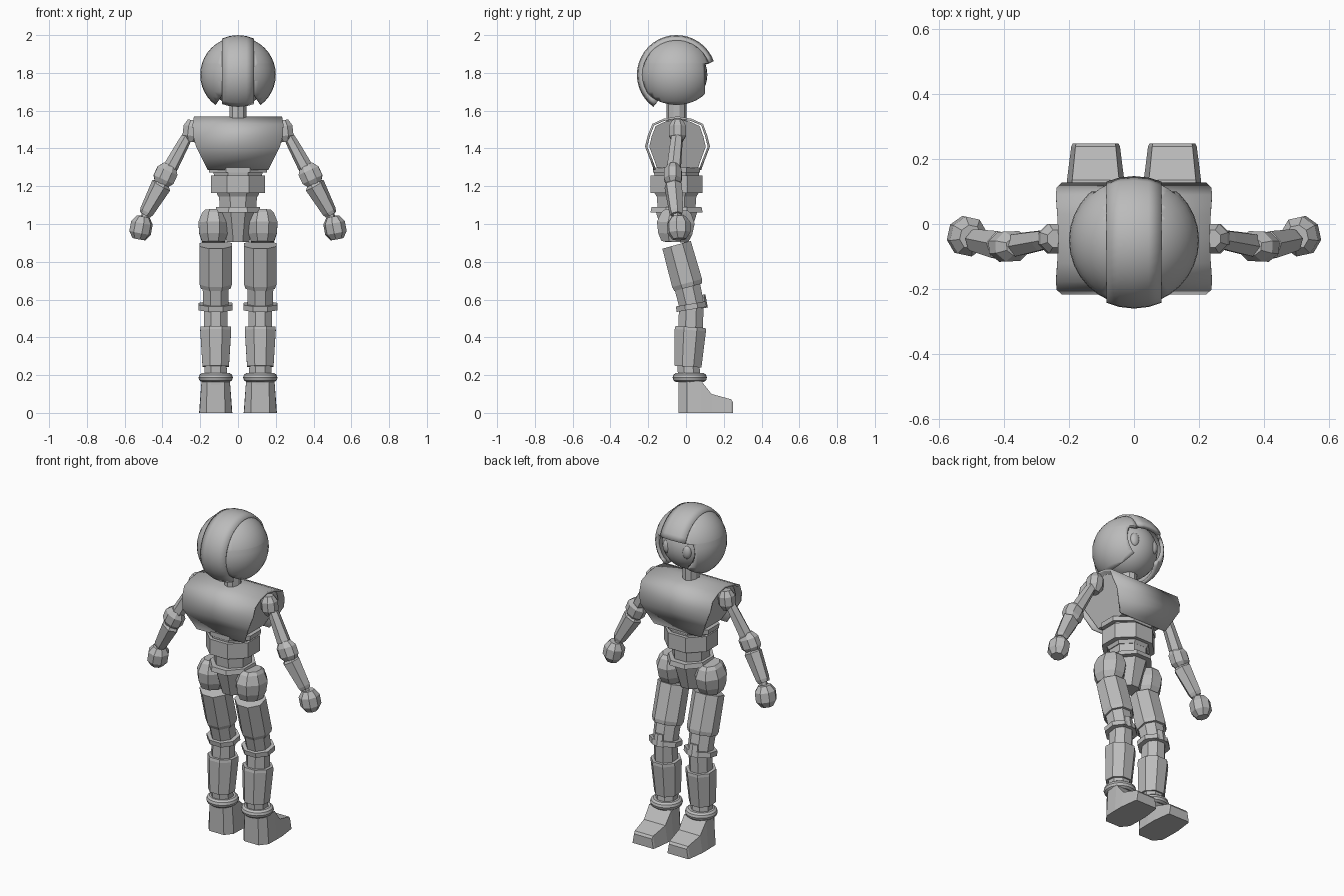
import bpy, bmesh, math
from mathutils import Vector

if "Cube" in bpy.data.objects:
    bpy.data.objects.remove(bpy.data.objects["Cube"])

GREY = bpy.data.materials.new("grey")
GREY.diffuse_color = (0.5, 0.5, 0.5, 1)
GREY.use_nodes = True
GREY.node_tree.nodes["Principled BSDF"].inputs["Base Color"].default_value = GREY.diffuse_color


def finish(name, bm, mirror=False, smooth=False, solid=0):
    """Turn a bmesh into one object, or a left and right pair."""
    for sx, tag in ((1, "_right"), (-1, "_left")) if mirror else ((1, ""),):
        b = bm.copy()
        for v in b.verts:
            v.co.x *= sx
        if not solid:
            bmesh.ops.recalc_face_normals(b, faces=b.faces[:])
        elif sx < 0:
            bmesh.ops.reverse_faces(b, faces=b.faces[:])
        me = bpy.data.meshes.new(name + tag)
        b.to_mesh(me)
        b.free()
        me.materials.append(GREY)
        ob = bpy.data.objects.new(name + tag, me)
        bpy.context.collection.objects.link(ob)
        if solid:
            mod = ob.modifiers.new("thickness", 'SOLIDIFY')
            mod.thickness, mod.offset = solid, -1
        if smooth:
            bpy.ops.object.select_all(action='DESELECT')
            ob.select_set(True)
            bpy.context.view_layer.objects.active = ob
            bpy.ops.object.shade_smooth_by_angle(angle=math.radians(35))
    bm.free()


def loft(name, p0, p1, rings, sides=8, mirror=False, smooth=False):
    """Faceted limb from p0 to p1; rings are (fraction, half width, half depth)."""
    p0, p1 = Vector(p0), Vector(p1)
    q = (p1 - p0).to_track_quat('Z', 'Y')
    k = 1 / math.cos(math.pi / sides)
    bm, loops = bmesh.new(), []
    for t, rx, ry in rings:
        loop = []
        for i in range(sides):
            a = 2 * math.pi * (i + 0.5) / sides
            off = q @ Vector((rx * k * math.cos(a), ry * k * math.sin(a), 0))
            loop.append(bm.verts.new(p0.lerp(p1, t) + off))
        loops.append(loop)
    for a, b in zip(loops, loops[1:]):
        for i in range(sides):
            j = (i + 1) % sides
            bm.faces.new((a[i], a[j], b[j], b[i]))
    bm.faces.new(loops[0])
    bm.faces.new(loops[-1])
    finish(name, bm, mirror, smooth)


def knob(name, p0, p1, r, d):
    loft(name, p0, p1, [(0, r * .6, d * .6), (.28, r, d), (.72, r, d), (1, r * .6, d * .6)], 8, True)


def sphere(r, c, u=32, v=20, sc=(1, 1, 1)):
    bm = bmesh.new()
    bmesh.ops.create_uvsphere(bm, u_segments=u, v_segments=v, radius=r)
    for w in bm.verts:
        w.co = Vector([w.co[i] * sc[i] + c[i] for i in range(3)])
    return bm


def cut(bm, co, no, clear=False):
    """Split the mesh on a plane, optionally dropping the side behind it."""
    bmesh.ops.bisect_plane(bm, geom=bm.verts[:] + bm.edges[:] + bm.faces[:],
                           plane_co=co, plane_no=no, clear_inner=clear)


# head and eyes
HC = (0, -.05, 1.79)
finish("head", sphere(.163, HC), smooth=True)
finish("eye", sphere(1, (.065, .085, 1.785), 16, 10, (.03, .022, .042)), True, True)

# helmet side shells, open at the face and slanted below
bm = sphere(.2, HC)
cut(bm, (.075, 0, 0), (1, 0, 0), True)
cut(bm, (.08, 0, 1.69), (1, 0, .67), True)
cut(bm, (0, .1, 0), (0, 1, 0))
cut(bm, (0, 0, 1.85), (0, 0, 1))
drop = []
for f in bm.faces:
    c = f.calc_center_median()
    if c.y > .1 and c.z < 1.85:
        drop.append(f)
bmesh.ops.delete(bm, geom=drop, context='FACES')
finish("helmet_side", bm, True, True, .02)

# raised helmet crest running from brow to nape
bm, rows = bmesh.new(), []
for i in range(25):
    a = math.radians(20 + i * (234 - 20) / 24)
    row = []
    for x in (-.085, -.045, 0, .045, .085):
        r = math.sqrt(.21 ** 2 - x ** 2)
        row.append(bm.verts.new((x, HC[1] + r * math.cos(a), HC[2] + r * math.sin(a))))
    rows.append(row)
for a, b in zip(rows, rows[1:]):
    for i in range(4):
        bm.faces.new((b[i], b[i + 1], a[i + 1], a[i]))
finish("helmet_crest", bm, smooth=True, solid=.024)

loft("neck", (0, -.05, 1.53), (0, -.05, 1.67), [(0, .045, .05), (1, .045, .05)], 10)

# chest shell: (y, z, half width) strip folded over the shoulders
prof = [(.08, 1.285, .16), (.102, 1.345, .19), (.127, 1.41, .222), (.112, 1.47, .238), (.09, 1.53, .24),
        (.03, 1.557, .236), (-.045, 1.57, .232), (-.12, 1.557, .236), (-.178, 1.53, .24),
        (-.202, 1.47, .238), (-.217, 1.41, .222), (-.192, 1.345, .19), (-.17, 1.285, .16)]
bm = bmesh.new()
rows = [[bm.verts.new((s * w, y, z)) for s in (-1, 1)] for y, z, w in prof]
for a, b in zip(rows, rows[1:]):
    bm.faces.new((b[0], b[1], a[1], a[0]))
finish("chest_shell", bm, smooth=True, solid=.012)

# chest body inside the shell
bm, caps = bmesh.new(), []
for s in (-1, 1):
    caps.append([bm.verts.new((s * (w - .03), -.045 + (y + .045) * .87, 1.41 + (z - 1.41) * .9))
                 for y, z, w in prof])
for i in range(len(prof)):
    j = (i + 1) % len(prof)
    bm.faces.new((caps[0][i], caps[0][j], caps[1][j], caps[1][i]))
for c in caps:
    bm.faces.new(c)
finish("chest", bm)

# waist segments and pelvis: (name, z low, z high, bottom halves, top halves)
for name, z0, z1, a, b in (
        ("rib_band", 1.272, 1.3, (.152, .125), (.155, .125)),
        ("upper_waist", 1.24, 1.275, (.125, .115), (.13, .12)),
        ("waist_block", 1.165, 1.258, (.143, .138), (.143, .138)),
        ("mid_waist", 1.145, 1.17, (.105, .105), (.115, .12)),
        ("lower_waist", 1.08, 1.152, (.098, .1), (.1, .105)),
        ("hip_plate", 1.062, 1.09, (.122, .138), (.115, .132)),
        ("pelvis", .905, 1.065, (.06, .06), (.092, .11))):
    loft(name, (0, -.05, z0), (0, -.05, z1), [(0, *a), (1, *b)])

# arms: here the first half size is the depth, the second lies in the front plane
knob("shoulder", (.238, -.045, 1.55), (.252, -.045, 1.435), .045, .046)
loft("upper_arm", (.255, -.045, 1.49), (.365, -.065, 1.285),
     [(0, .025, .022), (.3, .03, .028), (.9, .034, .034), (1, .03, .03)], 6, True)
knob("elbow", (.36, -.068, 1.312), (.408, -.07, 1.205), .046, .057)
loft("forearm", (.395, -.07, 1.225), (.492, -.05, 1.05),
     [(0, .025, .025), (.12, .042, .048), (.9, .034, .034), (1, .028, .028)], 6, True)
loft("wrist", (.48, -.05, 1.07), (.505, -.045, 1.0), [(0, .02, .02), (1, .02, .02)], 6, True)
knob("hand", (.502, -.04, 1.04), (.525, -.035, .92), .058, .054)

# legs, from hip to ankle
X = .118
loft("hip", (.13, -.06, .905), (.13, -.05, 1.075),
     [(0, .06, .07), (.25, .075, .09), (.6, .08, .1), (.9, .06, .08), (1, .045, .06)], 8, True)
loft("thigh", (X, -.05, .89), (X, .012, .665), [(0, .086, .078), (.9, .085, .082), (1, .078, .076)], 8, True)
loft("lower_thigh", (X, 0, .7), (X, .032, .56), [(0, .07, .07), (1, .066, .066)], 8, True)
loft("knee_ring", (X, .025, .577), (X, .03, .548), [(0, .09, .08), (1, .09, .08)], 8, True)
loft("knee_pad", (X, .085, .625), (X, .093, .555), [(0, .025, .015), (1, .035, .02)], 6, True)
loft("upper_shin", (X, .028, .56), (X, .024, .44), [(0, .062, .065), (1, .062, .065)], 8, True)
loft("shin", (X, .024, .455), (X, .01, .245), [(0, .08, .08), (.08, .082, .083), (1, .07, .072)], 8, True)
loft("ankle", (X, .012, .26), (X, .02, .15), [(0, .058, .058), (1, .06, .06)], 8, True)

# rounded ankle cuff
bm, loops = bmesh.new(), []
for i in range(24):
    a = 2 * math.pi * i / 24
    loops.append([])
    for j in range(10):
        b = 2 * math.pi * j / 10
        r = .066 + .025 * math.cos(b)
        loops[-1].append(bm.verts.new((X + r * math.cos(a), .02 + r * math.sin(a), .187 + .025 * math.sin(b))))
for i in range(24):
    for j in range(10):
        p, q, k = loops[i], loops[(i + 1) % 24], (j + 1) % 10
        bm.faces.new((p[j], q[j], q[k], p[k]))
finish("ankle_cuff", bm, True, True)

# boots: slices along y with (y, top height, half width at sole, half width on top)
bm, loops = bmesh.new(), []
for y, h, w, t in ((-.04, .168, .05, .045), (.005, .17, .086, .075), (.08, .17, .088, .075),
                   (.135, .1, .088, .072), (.238, .072, .075, .062), (.248, .058, .07, .06)):
    loops.append([bm.verts.new((X + dx, y, z)) for dx, z in ((-w, 0), (w, 0), (t, h), (-t, h))])
for a, b in zip(loops, loops[1:]):
    for i in range(4):
        bm.faces.new((a[i], a[(i + 1) % 4], b[(i + 1) % 4], b[i]))
bm.faces.new(loops[0])
bm.faces.new(loops[-1])
finish("boot", bm, True)
